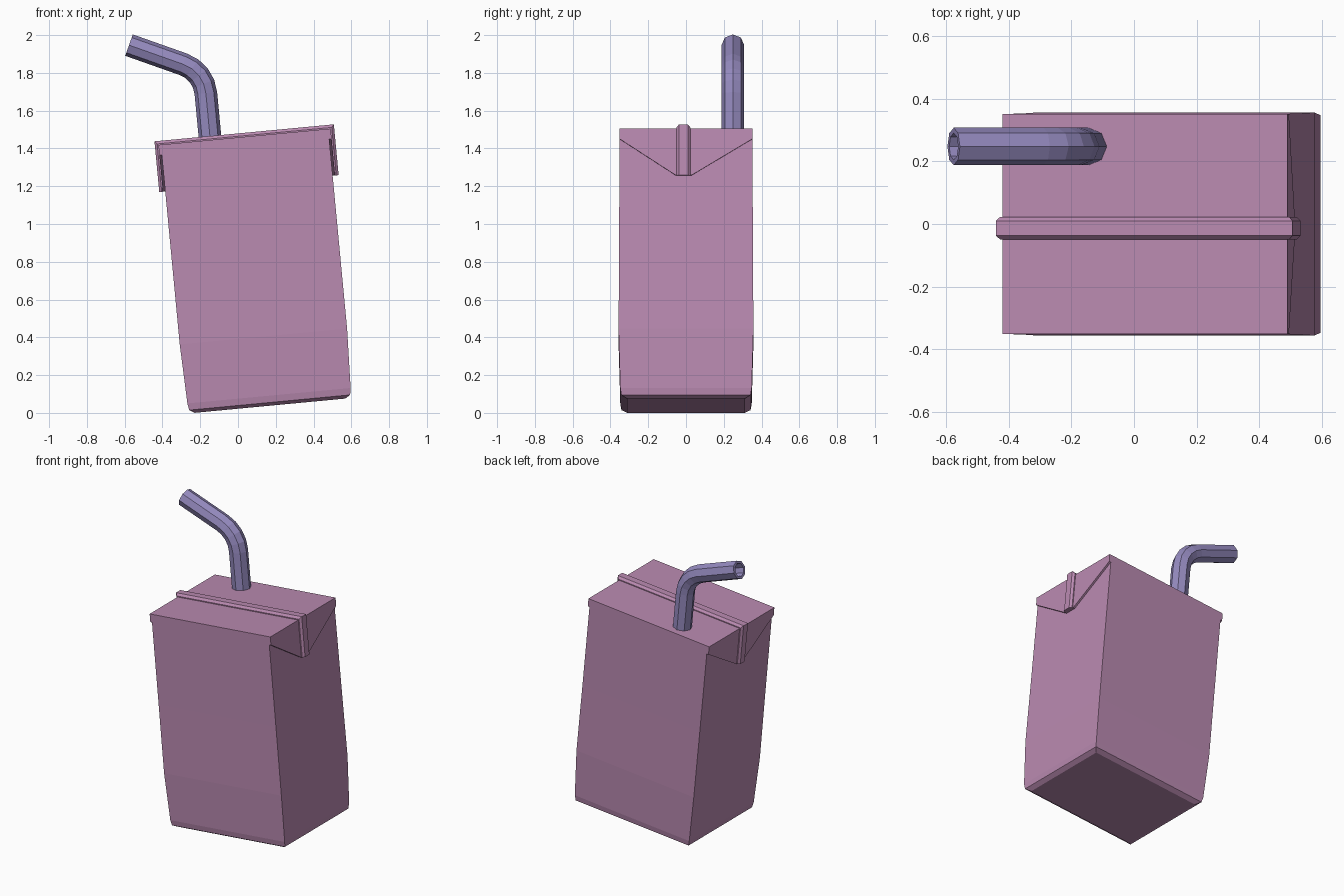
import bpy, bmesh, math
from mathutils import Matrix, Vector

if "Cube" in bpy.data.objects:
    bpy.data.objects.remove(bpy.data.objects["Cube"])

TILT = math.radians(5.4)
LEAN = Matrix.Rotation(-TILT, 4, 'Y')      # carton leans towards -x
CX = 0.172                                 # carton axis before leaning
TOP = 1.452


def material(name, rgb):
    m = bpy.data.materials.new(name)
    m.diffuse_color = (*rgb, 1)
    m.use_nodes = True
    m.node_tree.nodes["Principled BSDF"].inputs["Base Color"].default_value = m.diffuse_color
    return m


PINK = material("carton pink", (0.49, 0.255, 0.44))
LILAC = material("straw lilac", (0.30, 0.255, 0.52))


def skin(name, rings, mat, xf=Matrix(), closed=False):
    """Join equal rings of points with quads; cap the ends or close the loop."""
    bm = bmesh.new()
    vs = [[bm.verts.new(xf @ Vector(p)) for p in r] for r in rings]
    n = len(vs[0])
    pairs = list(zip(vs, vs[1:])) + ([(vs[-1], vs[0])] if closed else [])
    for a, b in pairs:
        for i in range(n):
            j = (i + 1) % n
            bm.faces.new((a[i], a[j], b[j], b[i]))
    if not closed:
        bm.faces.new(vs[0][::-1])
        bm.faces.new(vs[-1])
    bmesh.ops.recalc_face_normals(bm, faces=bm.faces)
    me = bpy.data.meshes.new(name)
    bm.to_mesh(me)
    bm.free()
    me.materials.append(mat)
    ob = bpy.data.objects.new(name, me)
    bpy.context.collection.objects.link(ob)
    return ob


# carton body: rectangular sections (half width, half depth, height)
sections = [(0.400, 0.312, 0.022), (0.428, 0.342, 0.039), (0.434, 0.348, 0.075),
            (0.445, 0.357, 0.39), (0.445, 0.354, 0.85), (0.445, 0.352, TOP)]
skin("carton_body",
     [[(CX + sx * w, sy * d, z) for sx, sy in ((-1, -1), (1, -1), (1, 1), (-1, 1))]
      for w, d, z in sections], PINK, LEAN)

# folded side flaps
flap = [(-0.352, TOP), (-0.352, 1.398), (-0.055, 1.205),
        (0.030, 1.205), (0.352, 1.398), (0.352, TOP)]
for side, label in ((-1, "left"), (1, "right")):
    skin("flap_" + label,
         [[(CX + side * w, y, z) for y, z in flap] for w in (0.435, 0.458)],
         PINK, LEAN)

# sealed seam strip running over the top and down both flaps
strip = [(-0.050, 0.440, 1.440), (-0.050, 0.464, 1.458), (-0.037, 0.477, 1.473),
         (0.010, 0.477, 1.473), (0.023, 0.464, 1.458), (0.023, 0.440, 1.440)]
rings = [[(CX + s * w, y, z if up else 1.203) for y, w, z in strip]
         for s, up in ((-1, 0), (-1, 1), (1, 1), (1, 0))]
skin("seam_strip", rings, PINK, LEAN)

# bent straw: straight, arc, straight; hollow octagonal tube
corner = Vector((-0.181, 0.248, 1.807))
up = Vector((-math.sin(TILT), 0, math.cos(TILT)))
out = Vector((-0.943, 0, 0.335)).normalized()
turn = up.angle(out)
reach = 0.115
radius = reach / math.tan(turn / 2)
side = (out - up * out.dot(up)).normalized()
start = corner - up * reach
path = [(start - up * 0.30, up)]
STEPS = 4
for k in range(STEPS + 1):
    t = turn * k / STEPS
    path.append((start + up * radius * math.sin(t) + side * radius * (1 - math.cos(t)),
                 up * math.cos(t) + side * math.sin(t)))
path.append((Vector((-0.577, 0.248, 1.947)), out))
Y = Vector((0, 1, 0))


def tube_ring(p, d, r):
    n = d.cross(Y)
    return [p + r * (math.cos(a) * n + math.sin(a) * Y)
            for a in (i * math.pi / 4 for i in range(8))]


outer = [tube_ring(p, d, 0.060) for p, d in path]
inner = [tube_ring(p, d, 0.043) for p, d in reversed(path)]
skin("straw", outer + inner, LILAC, closed=True)
